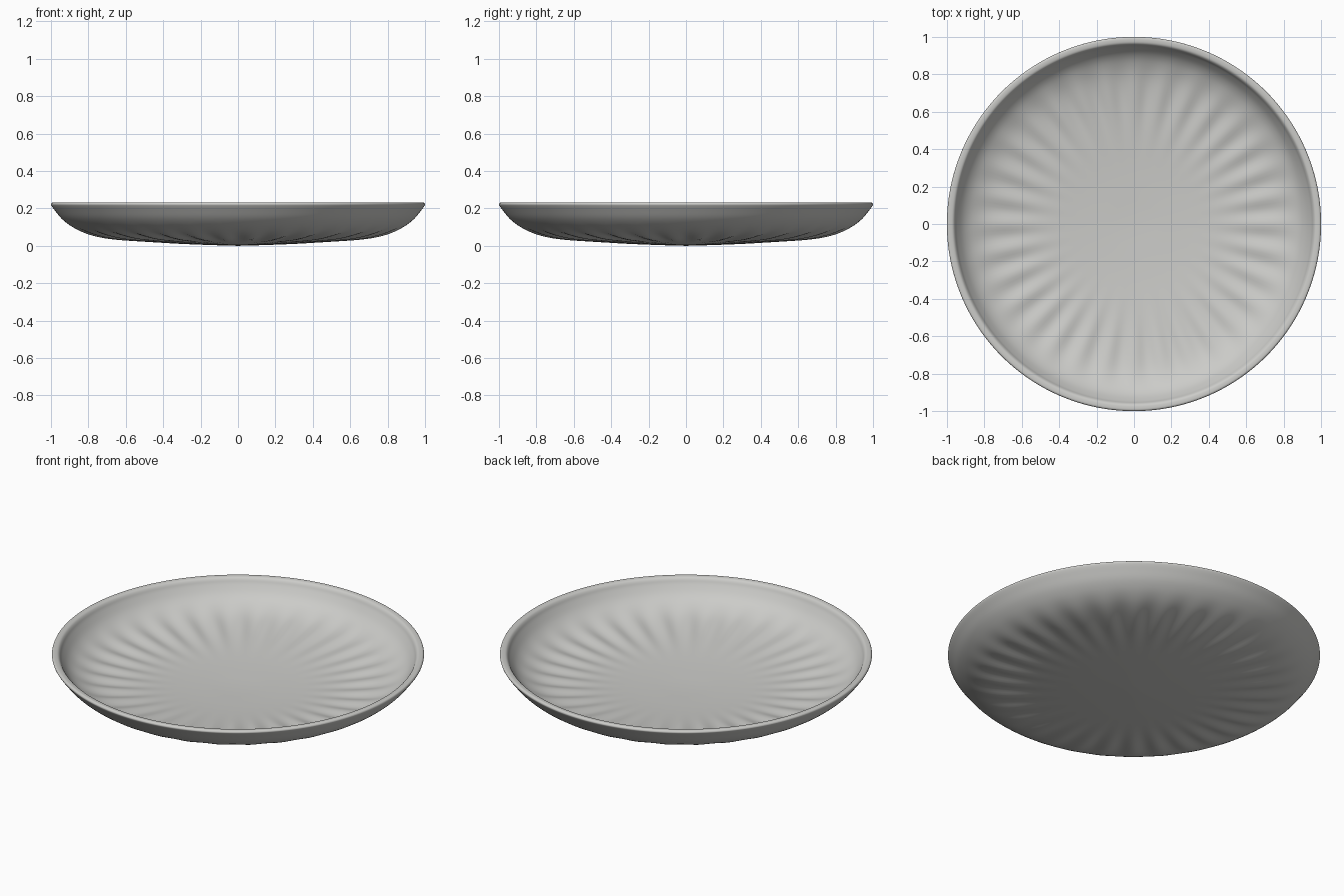
import bpy, bmesh, math
from mathutils import Vector

cube = bpy.data.objects.get("Cube")
if cube:
    bpy.data.objects.remove(cube, do_unlink=True)

SEGMENTS = 256
FLUTES = 32


def make_material(name, colour):
    mat = bpy.data.materials.new(name)
    mat.use_nodes = True
    mat.diffuse_color = colour
    mat.node_tree.nodes["Principled BSDF"].inputs["Base Color"].default_value = colour
    return mat


def smooth_curve(points, steps=4):
    """Catmull-Rom curve through the profile points."""
    p = [Vector(q) for q in points]
    p = [2 * p[0] - p[1]] + p + [2 * p[-1] - p[-2]]
    out = []
    for a, b, c, d in zip(p, p[1:], p[2:], p[3:]):
        for i in range(steps):
            t = i / steps
            out.append(0.5 * (2 * b + (c - a) * t + (2 * a - 5 * b + 4 * c - d) * t * t
                              + (3 * b - a - 3 * c + d) * t ** 3))
    return out + [p[-2]]


def flute(r, angle):
    """Soft radial ripple, strongest on the curve between floor and wall."""
    if not 0.3 < r < 0.93:
        return 0
    fade = math.sin(math.pi * ((r - 0.3) / 0.63) ** 1.6) ** 2
    return 0.006 * fade * math.cos(FLUTES * angle)


# Cross-section: underside out to the rim, over the lip, then inside to the middle
outside = [(0.06, 0.001), (0.3, 0.01), (0.5, 0.023), (0.68, 0.041), (0.8, 0.064),
           (0.88, 0.097), (0.94, 0.142), (0.98, 0.19), (0.998, 0.215)]
lip = [(1, 0.224), (0.994, 0.231), (0.982, 0.232), (0.968, 0.229), (0.958, 0.219)]
inside = [(0.945, 0.195), (0.91, 0.15), (0.86, 0.115), (0.78, 0.085), (0.66, 0.064),
          (0.5, 0.048), (0.3, 0.035), (0.06, 0.027)]
profile = smooth_curve(outside + lip + inside)

# Fluted plate
bm = bmesh.new()
rings = []
for r, z in profile:
    ring = []
    for i in range(SEGMENTS):
        a = math.tau * i / SEGMENTS
        ring.append(bm.verts.new((r * math.cos(a), r * math.sin(a), z + flute(r, a))))
    rings.append(ring)
for low, high in zip(rings, rings[1:]):
    for i in range(SEGMENTS):
        j = (i + 1) % SEGMENTS
        bm.faces.new((low[i], low[j], high[j], high[i]))

# Close the middle of the underside and of the floor
for ring, z in ((rings[0], 0), (rings[-1], 0.027)):
    hub = bm.verts.new((0, 0, z))
    for i in range(SEGMENTS):
        bm.faces.new((ring[i], ring[(i + 1) % SEGMENTS], hub))
bmesh.ops.recalc_face_normals(bm, faces=bm.faces)

mesh = bpy.data.meshes.new("plate")
bm.to_mesh(mesh)
bm.free()
mesh.materials.append(make_material("pale grey glaze", (0.6, 0.6, 0.58, 1)))
plate = bpy.data.objects.new("plate", mesh)
bpy.context.collection.objects.link(plate)
bpy.context.view_layer.objects.active = plate
plate.select_set(True)
bpy.ops.object.shade_smooth_by_angle(angle=math.radians(40))
